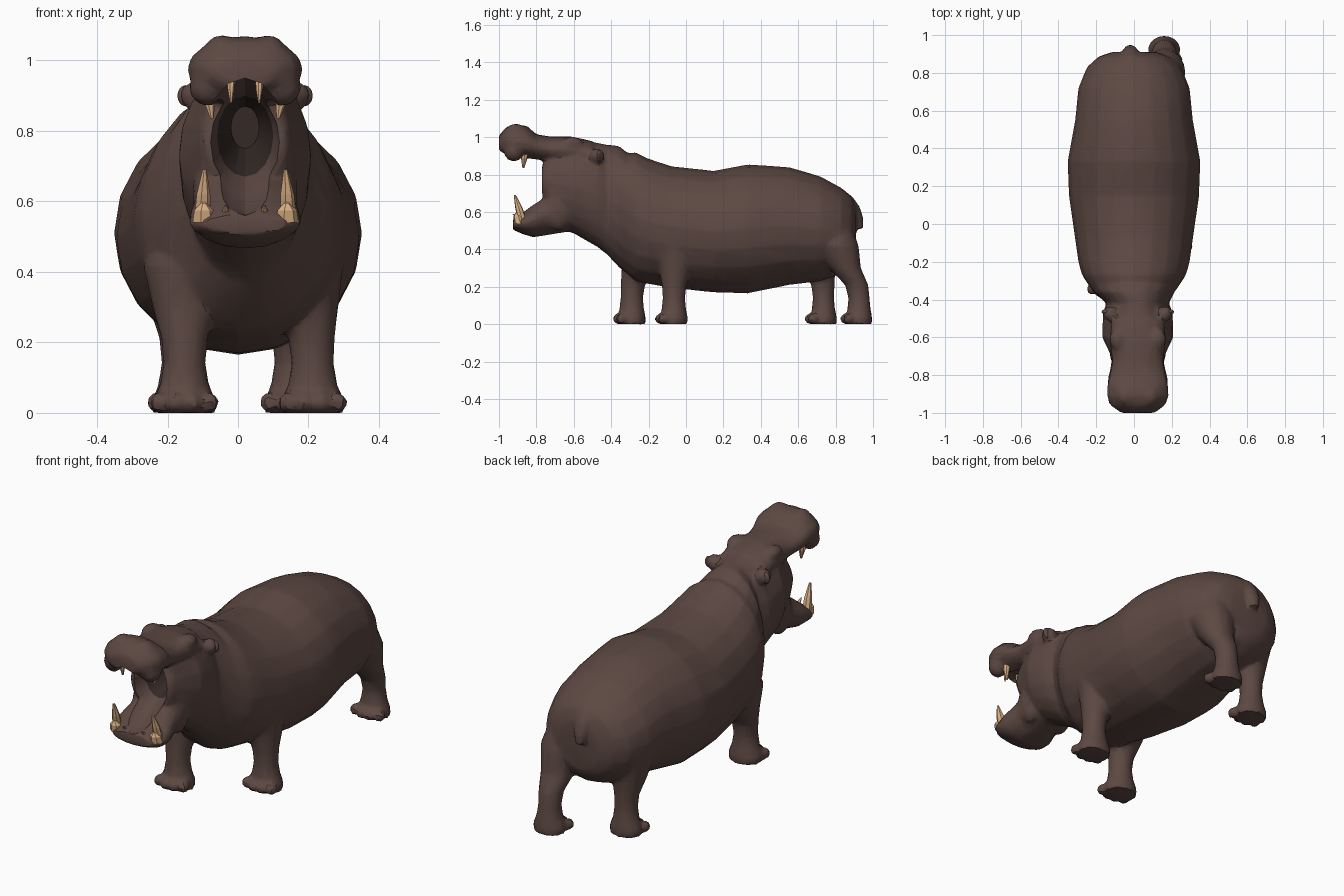
import bpy
import math
from mathutils import Vector

cube = bpy.data.objects.get("Cube")
if cube:
    bpy.data.objects.remove(cube, do_unlink=True)

X, Y, Z = Vector((1, 0, 0)), Vector((0, 1, 0)), Vector((0, 0, 1))
MID = 0.02  # the head sits slightly to one side


def material(name, colour):
    mat = bpy.data.materials.new(name)
    mat.use_nodes = True
    mat.diffuse_color = (*colour, 1)
    bsdf = mat.node_tree.nodes["Principled BSDF"]
    bsdf.inputs["Base Color"].default_value = (*colour, 1)
    bsdf.inputs["Roughness"].default_value = 0.8
    return mat


hide = material("brown hide", (0.108, 0.065, 0.055))
mouth = material("dark mouth", (0.035, 0.023, 0.02))
ivory = material("ivory", (0.72, 0.44, 0.24))


def tube(name, rings, across, mat=hide, sides=16):
    """Loft ellipses (x, y, z, half width, half depth); depth runs along across."""
    verts, faces = [], []
    for x, y, z, wide, deep in rings:
        for i in range(sides):
            a = math.tau * i / sides
            verts.append(Vector((x, y, z)) + X * wide * math.cos(a) + across * deep * math.sin(a))
    for r in range(len(rings) - 1):
        for i in range(sides):
            j = (i + 1) % sides
            faces.append((r * sides + i, r * sides + j, (r + 1) * sides + j, (r + 1) * sides + i))
    faces.append(tuple(reversed(range(sides))))
    faces.append(tuple(range(len(verts) - sides, len(verts))))
    mesh = bpy.data.meshes.new(name)
    mesh.from_pydata(verts, [], faces)
    mesh.materials.append(mat)
    obj = bpy.data.objects.new(name, mesh)
    bpy.context.collection.objects.link(obj)
    bpy.ops.object.select_all(action="DESELECT")
    bpy.context.view_layer.objects.active = obj
    obj.select_set(True)
    bpy.ops.object.mode_set(mode="EDIT")
    bpy.ops.mesh.select_all(action="SELECT")
    bpy.ops.mesh.normals_make_consistent(inside=False)
    bpy.ops.object.mode_set(mode="OBJECT")
    return obj


def ball(name, place, size, mat=hide):
    bpy.ops.mesh.primitive_uv_sphere_add(segments=12, ring_count=8, radius=1, location=place)
    obj = bpy.context.object
    obj.name, obj.scale = name, size
    bpy.ops.object.transform_apply(location=True, scale=True)
    obj.data.materials.append(mat)
    return obj


parts = []

# Torso, neck and cheeks as one long barrel: (y, z, half width, half height)
barrel = [(0.91, 0.49, 0.12, 0.13), (0.885, 0.50, 0.19, 0.185), (0.83, 0.50, 0.25, 0.23),
          (0.72, 0.51, 0.295, 0.28), (0.55, 0.525, 0.312, 0.315), (0.33, 0.51, 0.352, 0.345),
          (0.15, 0.495, 0.345, 0.325), (-0.08, 0.52, 0.312, 0.325), (-0.2, 0.55, 0.295, 0.335),
          (-0.27, 0.575, 0.275, 0.345), (-0.31, 0.59, 0.25, 0.325), (-0.36, 0.63, 0.215, 0.325),
          (-0.42, 0.665, 0.165, 0.295), (-0.47, 0.69, 0.185, 0.28), (-0.6, 0.735, 0.188, 0.25),
          (-0.68, 0.745, 0.15, 0.235), (-0.74, 0.76, 0.132, 0.18), (-0.77, 0.77, 0.12, 0.10)]
parts.append(tube("body", [(MID if y < -0.4 else 0, y, z, w, h) for y, z, w, h in barrel], Z, sides=20))

# Jaws
upper = [(-0.5, 0.90, 0.14, 0.08), (-0.62, 0.93, 0.15, 0.075), (-0.73, 0.935, 0.135, 0.07),
         (-0.8, 0.945, 0.15, 0.07), (-0.85, 0.97, 0.162, 0.09), (-0.91, 0.975, 0.165, 0.095),
         (-0.96, 0.975, 0.145, 0.08), (-1.0, 0.965, 0.09, 0.045)]
lower = [(-0.56, 0.62, 0.13, 0.12), (-0.66, 0.60, 0.14, 0.11), (-0.75, 0.585, 0.142, 0.11),
         (-0.82, 0.555, 0.16, 0.09), (-0.88, 0.54, 0.16, 0.055), (-0.925, 0.535, 0.12, 0.03)]
parts.append(tube("upper_jaw", [(MID, *r) for r in upper], Z))
parts.append(tube("lower_jaw", [(MID, *r) for r in lower], Z))

# Paired lumps on the head: nostrils, lips, brows and jowls
for s in (-1, 1):
    parts.append(ball("nostril_bump", (MID + s * 0.065, -0.91, 1.04), (0.045, 0.05, 0.032)))
    parts.append(ball("upper_lip", (MID + s * 0.105, -0.92, 0.925), (0.055, 0.055, 0.055)))
    parts.append(ball("brow", (MID + s * 0.105, -0.61, 0.965), (0.045, 0.06, 0.038)))
    parts.append(ball("ear_root", (MID + s * 0.145, -0.475, 0.90), (0.04, 0.04, 0.04)))
    parts.append(ball("jowl", (MID + s * 0.095, -0.68, 0.62), (0.055, 0.08, 0.12)))

# Legs in mid stride: foot x, foot y, hip x, hip y, girth
legs = {"front_right": (-0.152, -0.29, -0.15, -0.23, 1), "front_left": (0.212, -0.065, 0.18, -0.05, 1),
        "hind_right": (-0.16, 0.735, -0.17, 0.70, 0.95), "hind_left": (0.16, 0.925, 0.16, 0.80, 0.95)}
shape = [(0.0, 0, 0.088, 0.074), (0.035, 0, 0.09, 0.075), (0.08, 0, 0.07, 0.066),
         (0.14, 0, 0.06, 0.06), (0.21, 0.1, 0.066, 0.066), (0.30, 0.6, 0.092, 0.09),
         (0.42, 1, 0.12, 0.13), (0.52, 1, 0.08, 0.09)]
for name, (fx, fy, hx, hy, girth) in legs.items():
    rings = [(fx + (hx - fx) * t, fy + (hy - fy) * t, z, w * girth, d * girth) for z, t, w, d in shape]
    parts.append(tube(name + "_leg", rings, Y))
    for k in (-1.5, -0.5, 0.5, 1.5):
        y = fy - 0.08 + abs(k) * 0.016
        parts.append(ball(name + "_toe", (fx + k * 0.048, y, 0.029), (0.027, 0.03, 0.029)))

# Tail
parts.append(tube("tail", [(-0.02, 0.855, 0.69, 0.035, 0.03), (-0.02, 0.9, 0.63, 0.04, 0.028),
                           (-0.02, 0.925, 0.57, 0.036, 0.022), (-0.02, 0.935, 0.51, 0.024, 0.014)], Y))

# Fuse the parts into one skin
bpy.ops.object.select_all(action="DESELECT")
for part in parts:
    part.select_set(True)
skin = parts[0]
bpy.context.view_layer.objects.active = skin
bpy.ops.object.join()
skin.name = "hide"
skin.data.materials.clear()
skin.data.materials.append(hide)
skin.data.materials.append(mouth)

# Mouth cavity cutter: narrow throat, sloping floor, arched palate
hollow = [(-0.5, 0.81, 0.04, 0.06), (-0.6, 0.80, 0.06, 0.09), (-0.7, 0.785, 0.08, 0.115),
          (-0.78, 0.765, 0.10, 0.145), (-0.86, 0.75, 0.115, 0.175), (-0.92, 0.755, 0.12, 0.195),
          (-1.05, 0.755, 0.12, 0.195)]
cutter = tube("mouth_cutter", [(MID, *r) for r in hollow], Z, mouth)
cutter.hide_render = True


def apply(kind, **settings):
    mod = skin.modifiers.new(kind.lower(), kind)
    for key, value in settings.items():
        setattr(mod, key, value)
    bpy.ops.object.modifier_apply(modifier=mod.name)


bpy.ops.object.select_all(action="DESELECT")
bpy.context.view_layer.objects.active = skin
skin.select_set(True)
apply("REMESH", mode="VOXEL", voxel_size=0.011)
apply("SMOOTH", factor=0.5, iterations=4)
apply("DECIMATE", ratio=0.08)
apply("BOOLEAN", operation="DIFFERENCE", object=cutter, solver="EXACT", material_mode="TRANSFER")
bpy.data.objects.remove(cutter, do_unlink=True)

# Only the deep throat stays dark
for face in skin.data.polygons:
    if face.material_index and face.center.y < -0.71:
        face.material_index = 0
bpy.ops.object.shade_smooth_by_angle(angle=math.radians(26))


# Tusks and front teeth, mirrored about the head's middle
def tooth(name, offset, base, bend, tip, thick):
    for s, side in ((-1, "right"), (1, "left")):
        rings = []
        for (out, y, z), r in zip((base, bend, tip), (thick, thick * 0.85, thick * 0.25)):
            rings.append((MID + s * (offset + out), y, z, r, r))
        tube(side + "_" + name, rings, Y, ivory, sides=7)


tooth("lower_tusk", 0.115, (0.008, -0.87, 0.54), (0.004, -0.893, 0.62), (0, -0.915, 0.69), 0.024)
tooth("lower_tooth", 0.055, (0, -0.87, 0.54), (0, -0.90, 0.57), (0, -0.925, 0.59), 0.014)
tooth("tusk_base", 0.118, (0, -0.885, 0.54), (0, -0.895, 0.575), (0, -0.905, 0.595), 0.034)
tooth("upper_tusk", 0.1, (0, -0.86, 0.93), (0.002, -0.865, 0.885), (-0.006, -0.87, 0.835), 0.02)
tooth("upper_tooth", 0.04, (0, -0.94, 0.96), (0, -0.945, 0.92), (0, -0.95, 0.88), 0.012)

# Ear flaps, thin and turned outward
for s, side in ((-1, "right"), (1, "left")):
    ear = ball(side + "_ear", (MID + s * 0.168, -0.465, 0.90), (0.024, 0.014, 0.03))
    bpy.ops.object.shade_smooth_by_angle(angle=math.radians(40))
